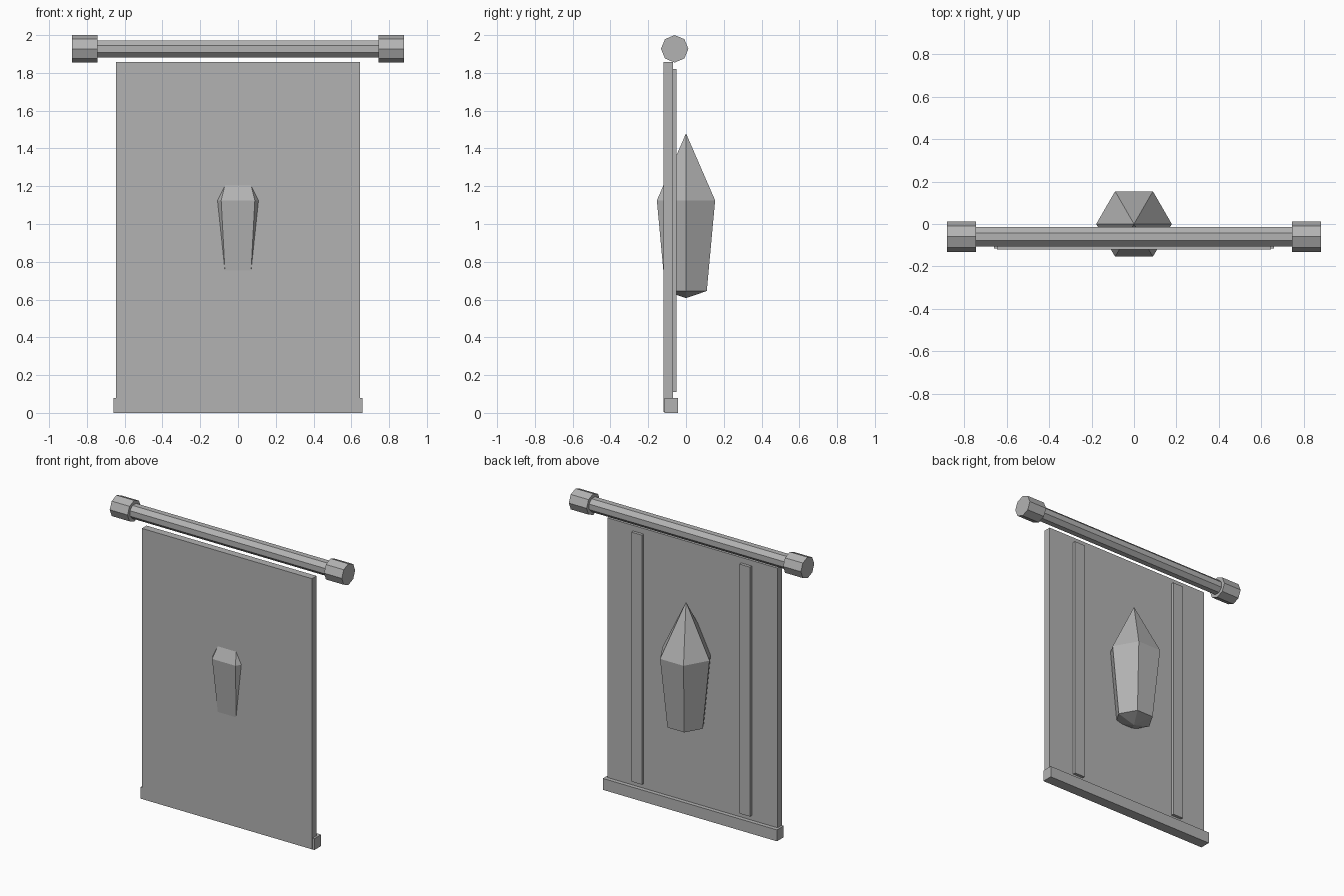
import bpy, bmesh, math

if "Cube" in bpy.data.objects:
    bpy.data.objects.remove(bpy.data.objects["Cube"])

grey = bpy.data.materials.new("plain grey")
grey.diffuse_color = (0.45, 0.45, 0.45, 1)
grey.use_nodes = True
grey.node_tree.nodes["Principled BSDF"].inputs["Base Color"].default_value = grey.diffuse_color


def add(name, bm):
    bmesh.ops.recalc_face_normals(bm, faces=bm.faces)
    me = bpy.data.meshes.new(name)
    bm.to_mesh(me)
    bm.free()
    me.materials.append(grey)
    ob = bpy.data.objects.new(name, me)
    bpy.context.collection.objects.link(ob)
    return ob


def box(name, x, y, z):
    """Box from (min, max) pairs on each axis."""
    bm = bmesh.new()
    bmesh.ops.create_cube(bm, size=1)
    for v in bm.verts:
        v.co = [r[0] if c < 0 else r[1] for c, r in zip(v.co, (x, y, z))]
    return add(name, bm)


def bar(name, x0, x1, radius, turn):
    """Eight-sided bar along x at the height of the hanging rod."""
    bm = bmesh.new()
    rings = []
    for x in (x0, x1):
        rings.append([bm.verts.new((x, -0.06 + radius * math.cos(a), 1.9275 + radius * math.sin(a)))
                      for a in (turn + i * math.pi / 4 for i in range(8))])
    for i in range(8):
        j = (i + 1) % 8
        bm.faces.new((rings[0][i], rings[0][j], rings[1][j], rings[1][i]))
    bm.faces.new(rings[0])
    bm.faces.new(rings[1])
    return add(name, bm)


# Hanging rod and end caps
bar("rod", -0.76, 0.76, 0.049, math.pi / 8)
for side, s in (("left", -1), ("right", 1)):
    bar(side + "_rod_cap", s * 0.745, s * 0.88, 0.0725, 0)

# Banner cloth, bottom hem and back battens
box("banner_cloth", (-0.645, 0.645), (-0.12, -0.07), (0.004, 1.858))
box("bottom_hem", (-0.66, 0.66), (-0.115, -0.042), (0, 0.078))
for side, s in (("left", -1), ("right", 1)):
    box(side + "_back_batten", sorted((s * 0.37, s * 0.45)), (-0.075, -0.05), (0.11, 1.82))

# Six-sided crystal emblem passing through the cloth
bm = bmesh.new()
rings = [[bm.verts.new((r * math.cos(i * math.pi / 3), r * math.sin(i * math.pi / 3), z))
          for i in range(6)] for r, z in ((0.127, 0.645), (0.178, 1.125))]
bottom = bm.verts.new((0, 0, 0.608))
tip = bm.verts.new((0, 0, 1.48))
for i in range(6):
    j = (i + 1) % 6
    bm.faces.new((rings[0][i], rings[0][j], rings[1][j], rings[1][i]))
    bm.faces.new((rings[1][i], rings[1][j], tip))
    bm.faces.new((rings[0][j], rings[0][i], bottom))
add("crystal_emblem", bm)
